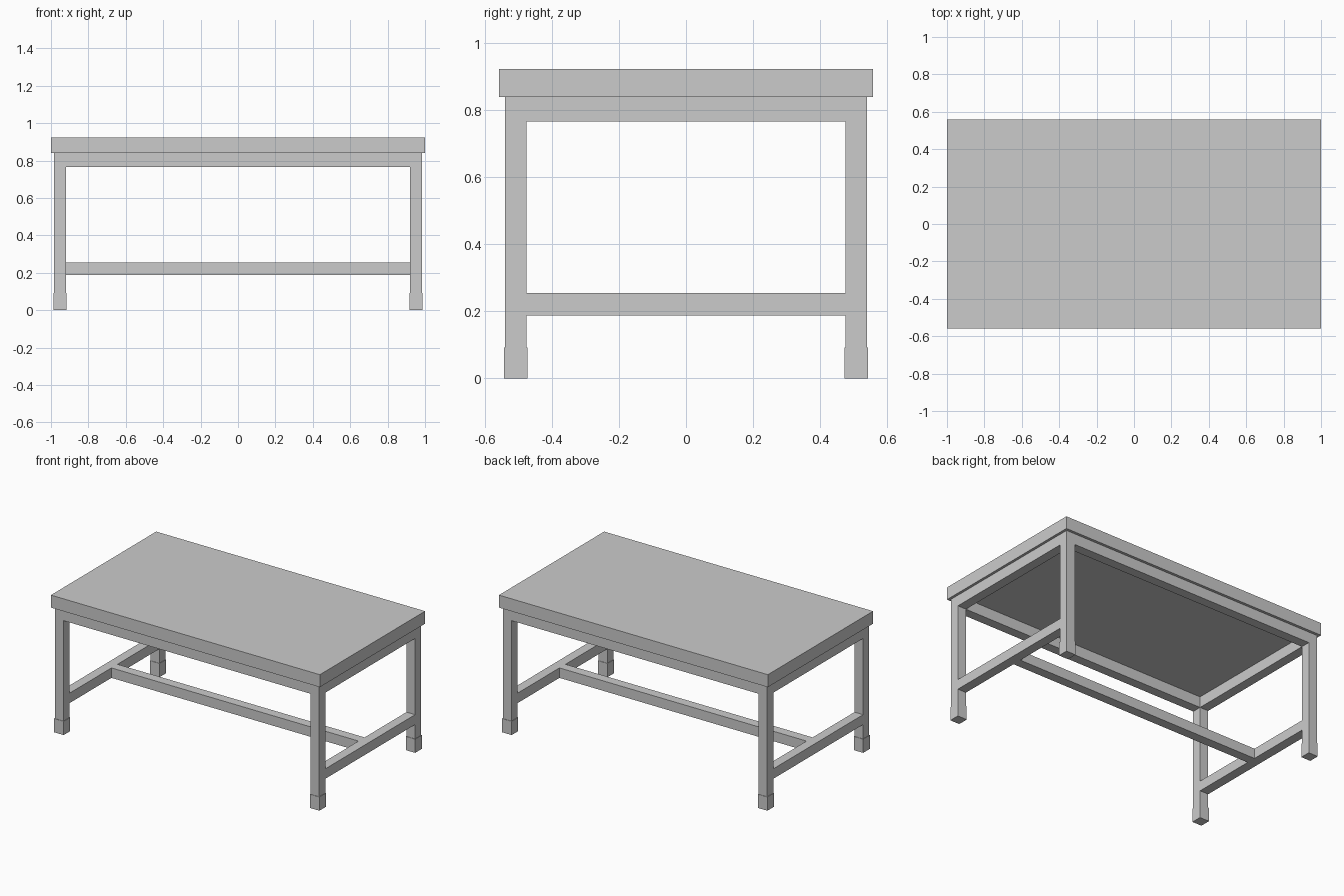
import bpy

if "Cube" in bpy.data.objects:
    bpy.data.objects.remove(bpy.data.objects["Cube"])


def box(name, x, y, z):
    """Axis-aligned box from (min, max) ranges."""
    bpy.ops.mesh.primitive_cube_add(
        size=1, location=[(a + b) / 2 for a, b in (x, y, z)])
    ob = bpy.context.object
    ob.name = name
    ob.scale = [b - a for a, b in (x, y, z)]
    bpy.ops.object.transform_apply(location=False, rotation=False, scale=True)
    return ob


def span(sign, inner, outer):
    return tuple(sorted((sign * inner, sign * outer)))


TOP_Z, UNDER_Z, APRON_Z = 0.924, 0.84, 0.767
XO, YO, W = 0.983, 0.541, 0.064          # outer frame corner, bar width
XI, YI = XO - W, YO - W
FOOT_Z, LIP = 0.092, 0.003
RAIL_Z = (0.188, 0.255)

# Table top
box("table_top", (-1, 1), (-0.559, 0.559), (UNDER_Z, TOP_Z))

# Legs with slightly wider feet
for sx, side in ((-1, "left"), (1, "right")):
    for sy, end in ((-1, "front"), (1, "back")):
        box(f"{end}_{side}_leg", span(sx, XI, XO), span(sy, YI, YO),
            (FOOT_Z, UNDER_Z))
        box(f"{end}_{side}_foot", span(sx, XI - LIP, XO + LIP),
            span(sy, YI - LIP, YO + LIP), (0, FOOT_Z))

# Side aprons and low side stretchers
for sx, side in ((-1, "left"), (1, "right")):
    box(f"{side}_apron", span(sx, XI, XO), (-YI, YI), (APRON_Z, UNDER_Z))
    box(f"{side}_stretcher", span(sx, XI, XO), (-YI, YI), RAIL_Z)

# Front and back aprons
for sy, end in ((-1, "front"), (1, "back")):
    box(f"{end}_apron", (-XI, XI), span(sy, YI, YO), (APRON_Z, UNDER_Z))

# Long centre stretcher
box("centre_stretcher", (-XI, XI), (-W / 2, W / 2), RAIL_Z)
